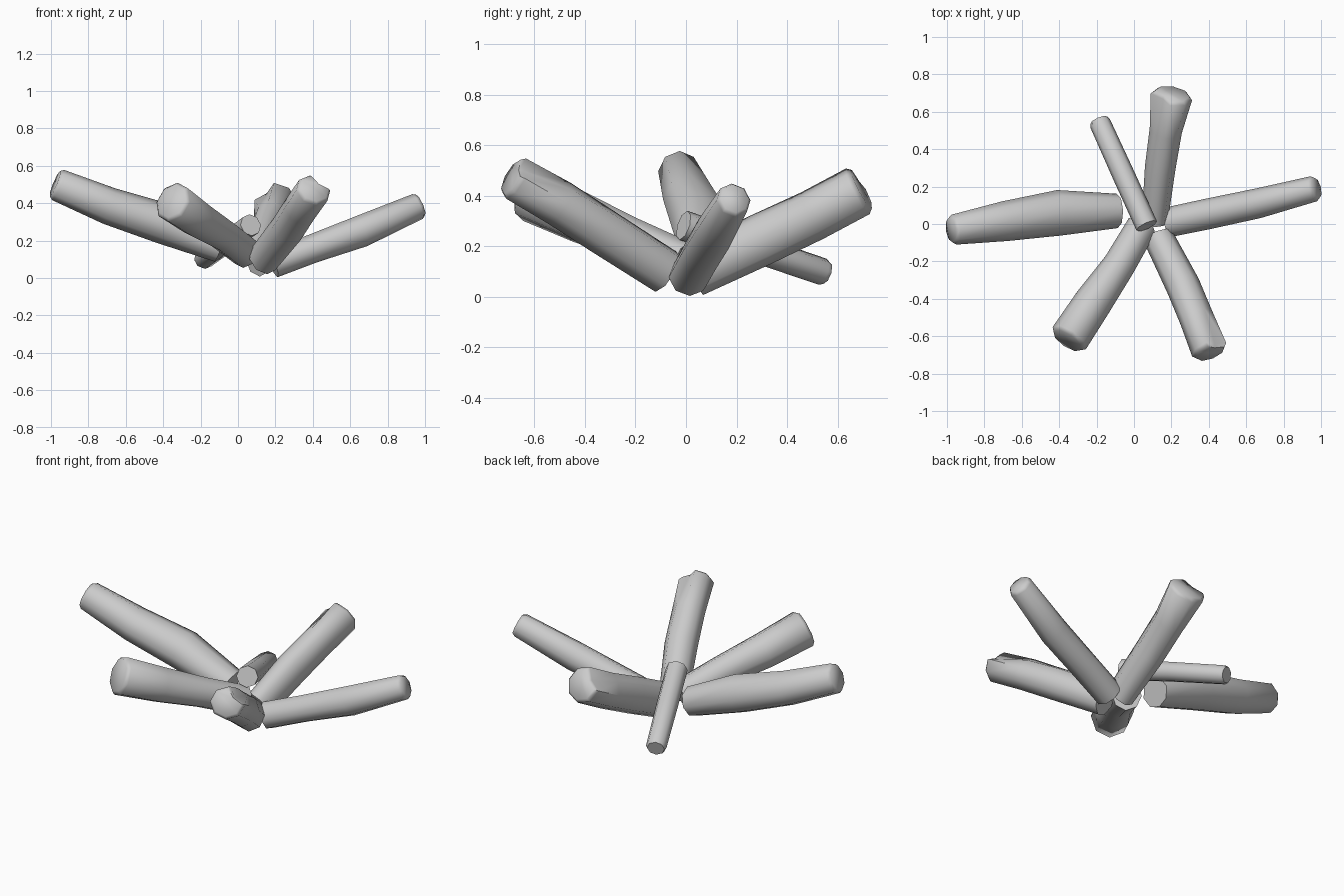
import bpy, bmesh, math
from mathutils import Vector

cube = bpy.data.objects.get("Cube")
if cube:
    bpy.data.objects.remove(cube, do_unlink=True)

grey = bpy.data.materials.new("plain_grey")
grey.use_nodes = True
colour = (0.6, 0.6, 0.6, 1)
grey.diffuse_color = colour
grey.node_tree.nodes["Principled BSDF"].inputs["Base Color"].default_value = colour

SIDES = 8
UP = Vector((0, 0, 1))


def log(name, stations, notch=None):
    """Loft a log through stations of (x, y, z, half width, half height).
    notch is the side number of a groove broken into the outer end."""
    bm = bmesh.new()
    points = [Vector(s[:3]) for s in stations]
    last = len(points) - 1
    rings = []

    def ring(centre, tangent, width, height, depth):
        side = tangent.cross(UP).normalized()
        top = side.cross(tangent).normalized()
        verts = []
        for i in range(SIDES):
            a = math.tau * i / SIDES
            k = depth if i == notch else 1
            verts.append(bm.verts.new(centre + k * (side * width * math.cos(a)
                                                    + top * height * math.sin(a))))
        rings.append(verts)

    for i, s in enumerate(stations):
        tangent = (points[min(i + 1, last)] - points[max(i - 1, 0)]).normalized()
        depth = 1 - 0.45 * (i / last) ** 4
        ring(points[i], tangent, s[3], s[4], depth)
    # Slightly bevelled outer end
    ring(points[-1] + tangent * 0.018, tangent, s[3] * 0.84, s[4] * 0.84, 0.55)

    for low, high in zip(rings, rings[1:]):
        for i in range(SIDES):
            j = (i + 1) % SIDES
            bm.faces.new((low[i], low[j], high[j], high[i]))
    bm.faces.new(rings[0])
    bm.faces.new(rings[-1])
    bmesh.ops.recalc_face_normals(bm, faces=bm.faces)

    mesh = bpy.data.meshes.new(name)
    bm.to_mesh(mesh)
    bm.free()
    mesh.materials.append(grey)
    obj = bpy.data.objects.new(name, mesh)
    bpy.context.collection.objects.link(obj)
    bpy.ops.object.select_all(action="DESELECT")
    obj.select_set(True)
    bpy.context.view_layer.objects.active = obj
    bpy.ops.object.shade_smooth_by_angle(angle=math.radians(65))


# Logs fanned around the middle, each listed from the inner to the outer end
log("right_log", [(-.09, .07, .165, .092, .085), (-.4, .06, .292, .122, .11),
                  (-.69, .015, .385, .107, .1), (-.962, -.03, .497, .081, .087)])
log("left_log", [(.185, .01, .077, .08, .078), (.4, .055, .157, .082, .077),
                 (.66, .11, .25, .08, .086), (.96, .188, .382, .069, .072)])
log("back_log", [(.112, .025, .098, .07, .1), (.14, .3, .228, .082, .104),
                 (.17, .5, .322, .087, .102), (.2, .68, .418, .112, .102)], notch=3)
log("front_left_log", [(.135, -.08, .1, .082, .092), (.262, -.33, .26, .092, .094),
                       (.333, -.5, .37, .092, .094), (.402, -.672, .468, .098, .09)], notch=3)
log("front_right_log", [(.043, -.01, .135, .082, .087), (-.08, -.22, .23, .087, .087),
                        (-.22, -.42, .315, .102, .102), (-.346, -.61, .405, .107, .112)])
log("thin_back_log", [(.068, -.01, .283, .06, .06), (-.055, .26, .195, .06, .055),
                      (-.182, .54, .1, .057, .054)])
